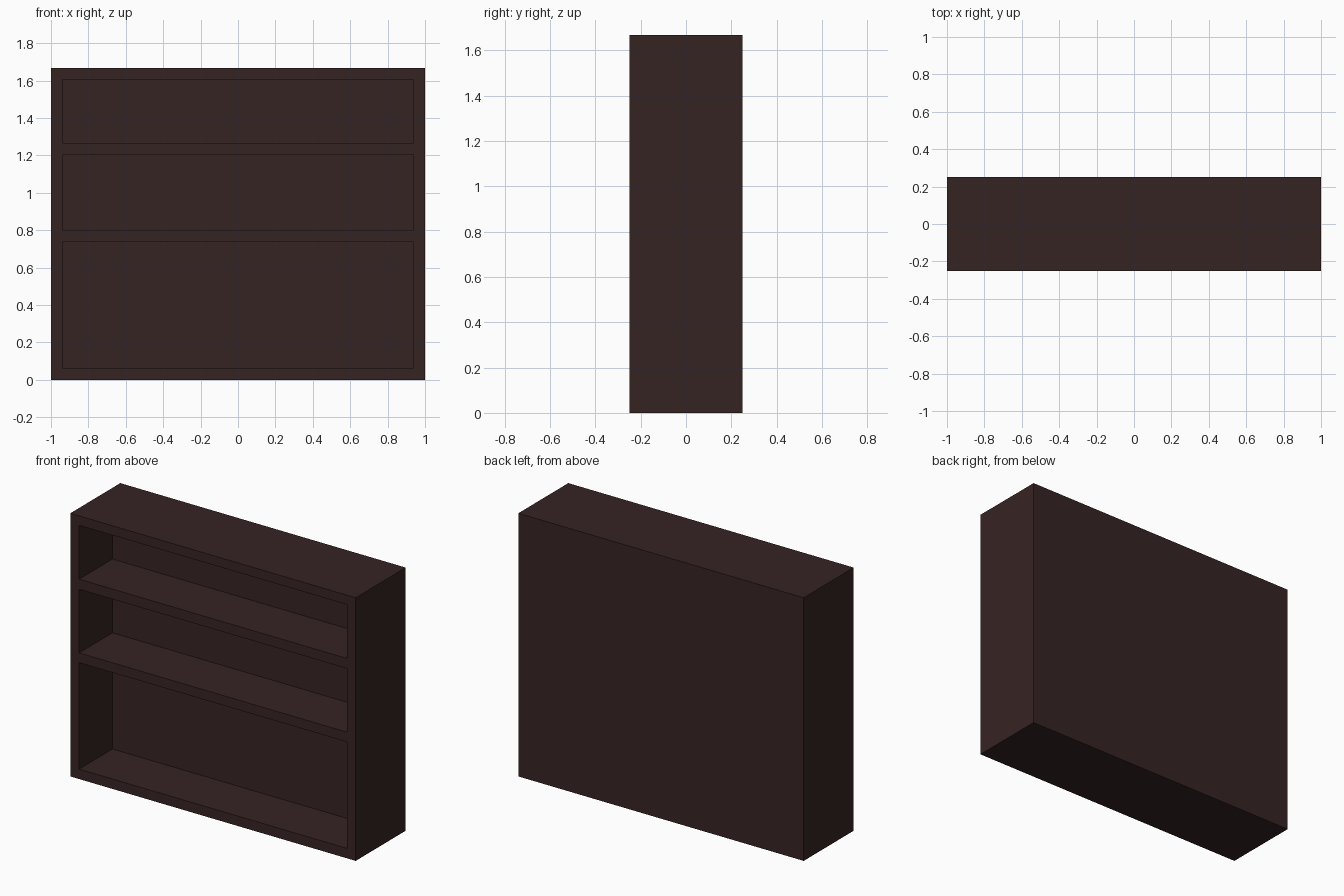
import bpy
import bmesh
from mathutils import Vector

if "Cube" in bpy.data.objects:
    bpy.data.objects.remove(bpy.data.objects["Cube"], do_unlink=True)

WIDTH, DEPTH, HEIGHT = 2.0, 0.5, 1.667
INNER_X = 0.938          # half width of the openings
RECESS = 0.333           # depth of the compartments
OPENINGS = [(0.063, 0.737), (0.799, 1.202), (1.266, 1.607)]

# Dark wood
wood = bpy.data.materials.new("dark brown wood")
wood.use_nodes = True
colour = (0.037, 0.017, 0.017, 1)
wood.diffuse_color = colour
wood.node_tree.nodes["Principled BSDF"].inputs["Base Color"].default_value = colour

# Solid carcass block
bm = bmesh.new()
bmesh.ops.create_cube(bm, size=1)
for v in bm.verts:
    v.co = Vector((v.co.x * WIDTH, v.co.y * DEPTH, (v.co.z + 0.5) * HEIGHT))


def front_faces():
    bm.normal_update()
    return [f for f in bm.faces if f.normal.y < -0.9]


def score_front(point, normal):
    """Cut only the front of the block along a plane."""
    faces = front_faces()
    edges = {e for f in faces for e in f.edges}
    verts = {v for f in faces for v in f.verts}
    bmesh.ops.bisect_plane(bm, geom=list(verts) + list(edges) + faces,
                           plane_co=point, plane_no=normal)


# Score the outlines of the compartments
for x in (-INNER_X, INNER_X):
    score_front((x, 0, 0), (1, 0, 0))
for opening in OPENINGS:
    for z in opening:
        score_front((0, 0, z), (0, 0, 1))

# Push each compartment back, leaving the frame and shelves
recessed = []
for f in front_faces():
    c = f.calc_center_median()
    if abs(c.x) < INNER_X and any(lo < c.z < hi for lo, hi in OPENINGS):
        recessed.append(f)
pushed = bmesh.ops.extrude_discrete_faces(bm, faces=recessed)["faces"]
for f in pushed:
    bmesh.ops.translate(bm, verts=f.verts, vec=(0, RECESS, 0))

bmesh.ops.recalc_face_normals(bm, faces=bm.faces)
mesh = bpy.data.meshes.new("bookcase")
bm.to_mesh(mesh)
bm.free()
mesh.materials.append(wood)
bookcase = bpy.data.objects.new("bookcase", mesh)
bpy.context.collection.objects.link(bookcase)
